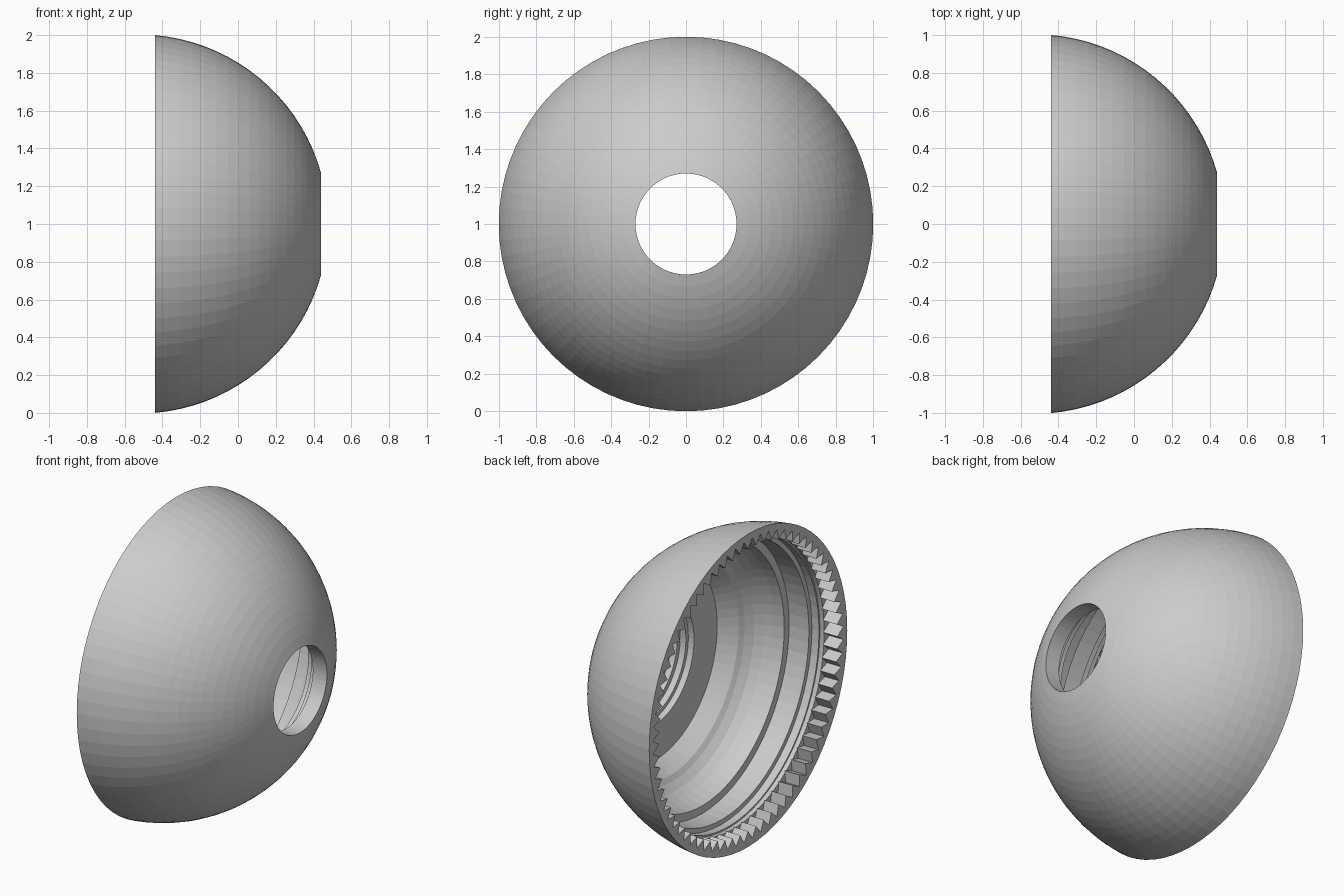
import bpy, bmesh
from math import sin, cos, pi, sqrt

cube = bpy.data.objects.get("Cube")
if cube:
    bpy.data.objects.remove(cube, do_unlink=True)

RIM_X = -0.44          # plane of the open rim
SPHERE_X = -0.527      # centre of the outer sphere
SPHERE_R2 = 1.0 + (RIM_X - SPHERE_X) ** 2
TEETH = 72

gray = bpy.data.materials.new("light_gray")
gray.use_nodes = True
color = (0.6, 0.6, 0.6, 1)
gray.diffuse_color = color
gray.node_tree.nodes["Principled BSDF"].inputs["Base Color"].default_value = color


def lathe(name, steps, rings, closed):
    """Revolve rings around the x axis; each ring is (depth, radius function)."""
    bm = bmesh.new()
    grid = []
    for depth, radius in rings:
        row = []
        for i in range(steps):
            a = 2 * pi * i / steps
            r = radius(i)
            row.append(bm.verts.new((RIM_X + depth, r * cos(a), 1 + r * sin(a))))
        grid.append(row)
    if closed:
        grid.append(grid[0])
    for a, b in zip(grid, grid[1:]):
        for i in range(steps):
            j = (i + 1) % steps
            bm.faces.new((a[i], a[j], b[j], b[i]))
    bm.normal_update()
    bmesh.ops.recalc_face_normals(bm, faces=bm.faces)
    bm.faces.ensure_lookup_table()
    # the first strip is always the rim face, which looks towards -x
    if bm.faces[0].normal.x > 0:
        bmesh.ops.reverse_faces(bm, faces=bm.faces)
    mesh = bpy.data.meshes.new(name)
    bm.to_mesh(mesh)
    bm.free()
    mesh.materials.append(gray)
    obj = bpy.data.objects.new(name, mesh)
    bpy.context.collection.objects.link(obj)
    return obj


def fixed(r):
    return lambda i: r


# Inner wall, from the rim pocket to the hole: (depth, radius)
inner = [
    (0.0, 0.966), (0.1, 0.966), (0.1, 0.91),       # gear pocket
    (0.13, 0.91), (0.13, 0.90), (0.18, 0.90),      # narrow ledges
    (0.18, 0.87), (0.32, 0.87), (0.32, 0.82),      # main seat
    (0.39, 0.81), (0.44, 0.79), (0.49, 0.76),      # rounded shoulder
    (0.53, 0.72), (0.55, 0.69), (0.65, 0.615),     # cone
    (0.66, 0.395), (0.70, 0.395), (0.70, 0.37),    # flat floor, counterbore
    (0.74, 0.37), (0.74, 0.34), (0.78, 0.34), (0.78, 0.27),
]

# Outer sphere, from the hole back to the rim
BANDS = 18
outer = []
for k in range(BANDS + 1):
    r_angle = 1.484 - (1.484 - 0.272) * (BANDS - k) / BANDS
    x = sqrt(SPHERE_R2) * cos(r_angle)
    outer.append((SPHERE_X + x - RIM_X, sqrt(SPHERE_R2) * sin(r_angle)))
outer[-1] = (0.0, 1.0)

profile = [outer[-1]] + inner + outer[:-1]
lathe("dome_shell", 72, [(d, fixed(r)) for d, r in profile], True)


# Ring of pointed teeth inside the rim
def tooth(i):
    return 0.962 if i % 2 else 0.90


lathe("gear_teeth", 2 * TEETH, [(0.0, fixed(0.966)), (0.0, tooth), (0.1, tooth)], False)
